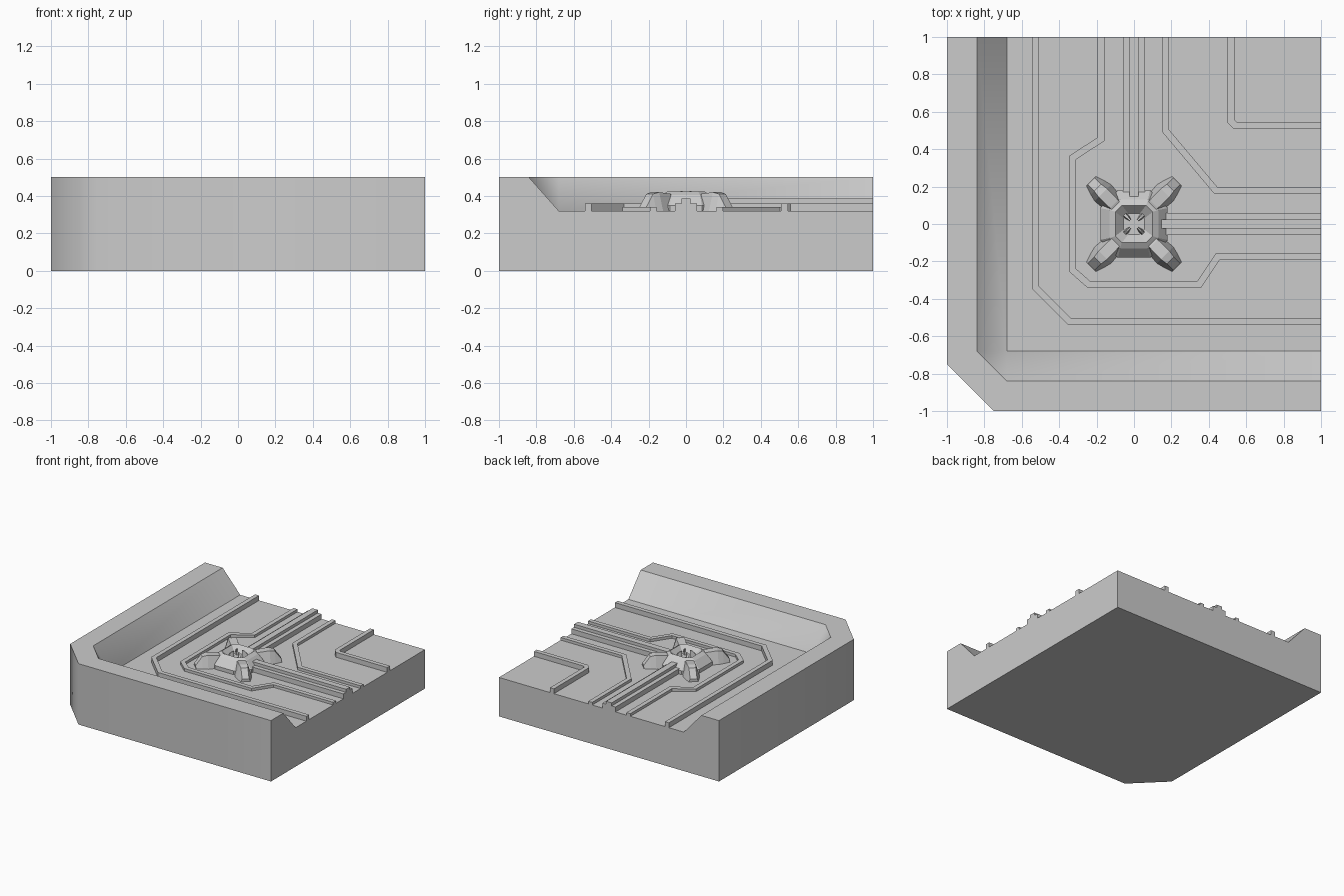
import bpy, bmesh, math
from mathutils import Vector, Matrix

if "Cube" in bpy.data.objects:
    bpy.data.objects.remove(bpy.data.objects["Cube"])

FLOOR = 0.32


def finish(name, bm):
    bmesh.ops.recalc_face_normals(bm, faces=bm.faces[:])
    mesh = bpy.data.meshes.new(name)
    bm.to_mesh(mesh)
    bm.free()
    ob = bpy.data.objects.new(name, mesh)
    bpy.context.collection.objects.link(ob)
    return ob


def bridge(bm, a, b):
    n = len(a)
    for i in range(n):
        bm.faces.new((a[i], a[(i + 1) % n], b[(i + 1) % n], b[i]))


def loft(bm, sections):
    rings = [[bm.verts.new(p) for p in s] for s in sections]
    for a, b in zip(rings, rings[1:]):
        bridge(bm, a, b)
    bm.faces.new(rings[0])
    bm.faces.new(rings[-1])


# Tray: chamfered corner slab with a raised sloping rim on two sides
bm = bmesh.new()


def row(points, z):
    return [bm.verts.new((x, y, z)) for x, y in points]


outer = [(-1, 1), (-1, -0.75), (-0.75, -1), (1, -1)]
low, high = row(outer, 0), row(outer, 0.5)
lip = row([(-0.84, 1), (-0.84, -0.68), (-0.68, -0.84), (1, -0.84)], 0.5)
foot = row([(-0.68, 1), (-0.68, -0.68), (1, -0.68)], FLOOR)
b0 = bm.verts.new((1, 1, 0))
b1 = bm.verts.new((1, 1, FLOOR))
for i in range(3):
    bm.faces.new((low[i], low[i + 1], high[i + 1], high[i]))
    bm.faces.new((high[i], high[i + 1], lip[i + 1], lip[i]))
bm.faces.new((lip[0], lip[1], foot[1], foot[0]))
bm.faces.new((lip[1], lip[2], foot[1]))
bm.faces.new((lip[2], lip[3], foot[2], foot[1]))
bm.faces.new(foot + [b1])
bm.faces.new(low + [b0])
bm.faces.new((low[0], b0, b1, foot[0], lip[0], high[0]))
bm.faces.new((low[3], b0, b1, foot[2], lip[3], high[3]))
tray = finish("corner_tray", bm)
bpy.context.view_layer.objects.active = tray
tray.select_set(True)
bpy.ops.object.shade_smooth_by_angle(angle=math.radians(46))


# Raised ridges: mitred rectangular section swept along a flat path
def ridge(name, path, top, width=0.036):
    pts = [Vector(p) for p in path]
    dirs = [(b - a).normalized() for a, b in zip(pts, pts[1:])]
    sections = []
    for i, p in enumerate(pts):
        d0, d1 = dirs[max(i - 1, 0)], dirs[min(i, len(dirs) - 1)]
        n0, n1 = Vector((-d0.y, d0.x)), Vector((-d1.y, d1.x))
        m = (n0 + n1).normalized()
        m *= width / 2 / m.dot(n0)
        sections.append([(*(p + m), FLOOR), (*(p + m), top),
                         (*(p - m), top), (*(p - m), FLOOR)])
    bm = bmesh.new()
    loft(bm, sections)
    return finish(name, bm)


ridge("outer_ridge", [(-0.527, 1), (-0.527, -0.34), (-0.342, -0.523), (1, -0.523)], 0.36)
ridge("middle_ridge", [(-0.177, 1), (-0.177, 0.453), (-0.328, 0.355), (-0.328, -0.247),
                       (-0.243, -0.322), (0.35, -0.322), (0.447, -0.175), (1, -0.175)], 0.342)
ridge("inner_ridge", [(0.17, 1), (0.17, 0.497), (0.437, 0.18), (1, 0.18)], 0.342)
ridge("back_ridge", [(0.518, 1), (0.518, 0.55), (0.541, 0.527), (1, 0.527)], 0.36)

# Stepped double-height channels running to the two open sides
for label, end in (("back", (0, 1)), ("right", (1, 0))):
    start = (end[0] * 0.1, end[1] * 0.1)
    ridge(label + "_step_low", [start, end], 0.36, 0.12)
    ridge(label + "_step_high", [start, end], 0.385, 0.05)

# Hub: octagonal dome with a sunken bowl
bm = bmesh.new()


def octagon(r, c, z):
    return [bm.verts.new((x, y, z)) for x, y in
            ((r, -c), (r, c), (c, r), (-c, r), (-r, c), (-r, -c), (-c, -r), (c, -r))]


rings = [octagon(*s) for s in ((0.18, 0.085, FLOOR), (0.18, 0.085, 0.35),
                               (0.13, 0.075, 0.405), (0.10, 0.065, 0.423),
                               (0.055, 0.03, 0.375))]
for a, b in zip(rings, rings[1:]):
    bridge(bm, a, b)
bm.faces.new(rings[0])
bm.faces.new(rings[-1])
finish("hub", bm)

# Four arched legs on the diagonals and four claws in the bowl
legs, claws = bmesh.new(), bmesh.new()


def section(r, base, half, top, half_top):
    return [(r, -half, base), (r, half, base), (r, half_top, top), (r, -half_top, top)]


for k in range(4):
    turn = Matrix.Rotation(math.radians(45 + 90 * k), 3, 'Z')
    for bm, stations in (
        (legs, [(0.10, 0.33, 0.035, 0.395, 0.022), (0.15, FLOOR, 0.055, 0.412, 0.03),
                (0.235, FLOOR, 0.062, 0.42, 0.032), (0.275, FLOOR, 0.052, 0.41, 0.026),
                (0.325, FLOOR, 0.036, 0.342, 0.026)]),
        (claws, [(0.03, 0.37, 0.006, 0.427, 0.004), (0.05, 0.37, 0.013, 0.42, 0.006),
                 (0.07, 0.37, 0.013, 0.395, 0.008)])):
        loft(bm, [[turn @ Vector(p) for p in section(*s)] for s in stations])
finish("legs", legs)
finish("claws", claws)
